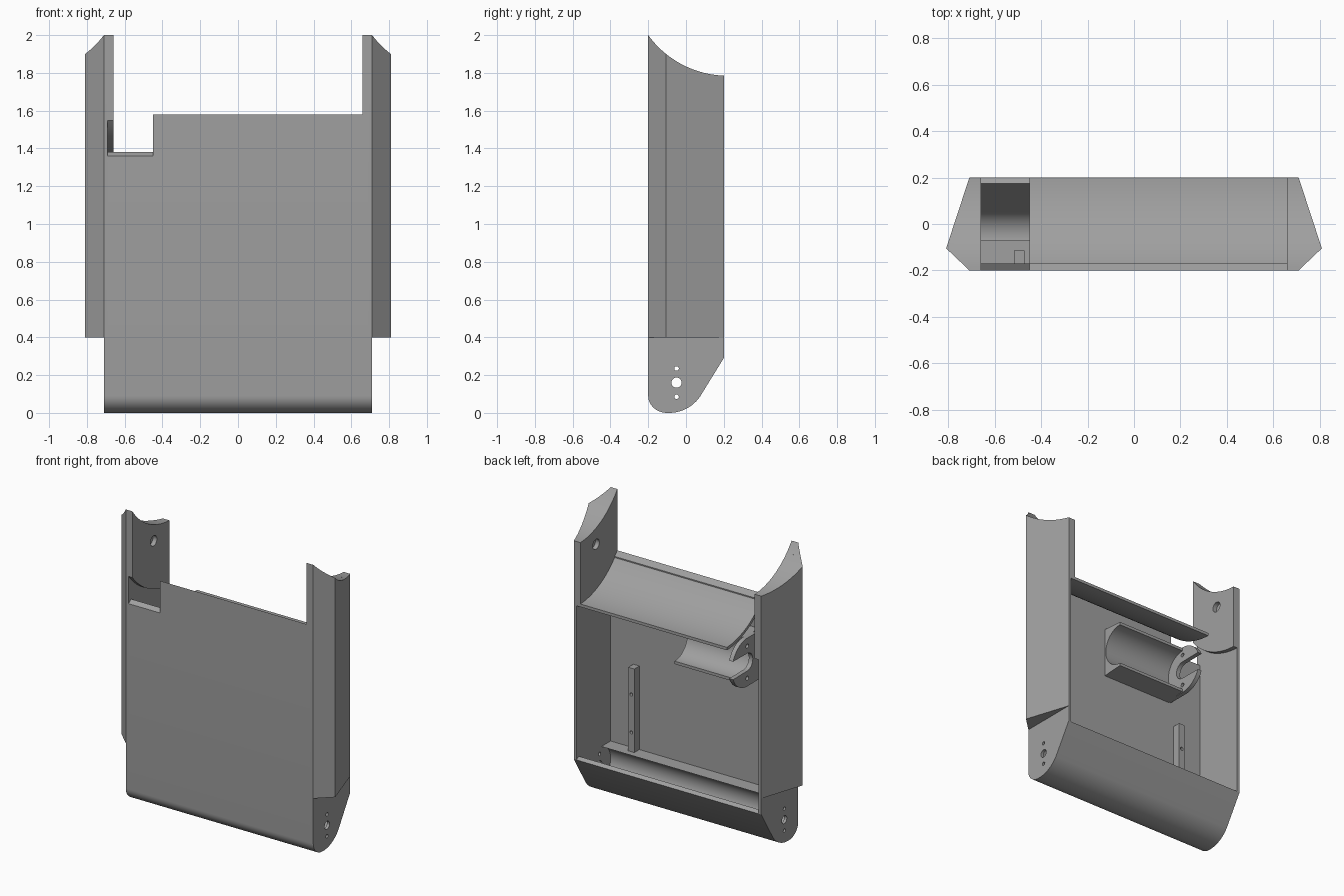
import bpy, bmesh, math
from mathutils import Vector

if "Cube" in bpy.data.objects:
    bpy.data.objects.remove(bpy.data.objects["Cube"])

grey = bpy.data.materials.new("plain_grey")
grey.diffuse_color = (0.35, 0.35, 0.35, 1)
grey.use_nodes = True
grey.node_tree.nodes["Principled BSDF"].inputs["Base Color"].default_value = grey.diffuse_color


def arc(cy, cz, r, a0, a1, n=24, rz=None):
    """Points on a circular (or elliptical) arc, angles in degrees."""
    rz = rz or r
    angles = [math.radians(a0 + (a1 - a0) * i / n) for i in range(n + 1)]
    return [(cy + r * math.cos(a), cz + rz * math.sin(a)) for a in angles]


def prism(name, pts, lo, hi, axis="x"):
    """Extrude a closed profile along one axis (x: yz profile, y: xz, z: xy)."""
    place = {"x": lambda a, b, t: (t, a, b),
             "y": lambda a, b, t: (a, t, b),
             "z": lambda a, b, t: (a, b, t)}[axis]
    bm = bmesh.new()
    face = bm.faces.new([bm.verts.new(place(a, b, lo)) for a, b in pts])
    ext = bmesh.ops.extrude_face_region(bm, geom=[face])
    move = Vector(place(0, 0, hi - lo))
    bmesh.ops.translate(bm, vec=move,
                        verts=[g for g in ext["geom"] if isinstance(g, bmesh.types.BMVert)])
    bmesh.ops.recalc_face_normals(bm, faces=bm.faces)
    mesh = bpy.data.meshes.new(name)
    bm.to_mesh(mesh)
    bm.free()
    mesh.materials.append(grey)
    ob = bpy.data.objects.new(name, mesh)
    bpy.context.collection.objects.link(ob)
    return ob


def activate(ob):
    bpy.ops.object.select_all(action="DESELECT")
    ob.select_set(True)
    bpy.context.view_layer.objects.active = ob


def cut(ob, cutters):
    """Subtract each cutter and remove it."""
    for c in cutters:
        c.hide_render = True
        mod = ob.modifiers.new("cut", "BOOLEAN")
        mod.operation, mod.solver, mod.object = "DIFFERENCE", "EXACT", c
        activate(ob)
        bpy.ops.object.modifier_apply(modifier=mod.name)
        bpy.data.objects.remove(c)


def pin(a, b, r, lo, hi, axis="x"):
    return prism("pin_cutter", arc(a, b, r, 0, 360 - 15, 23), lo, hi, axis)


# Shared curves: the concave top and the rounded bottom
CY, CZ, R, DROP, SHELL = 0.22, 2.303, 0.518, 0.42, 0.02


def scoop(drop, r):
    """Concave arc from the back edge (y 0.2) to the front edge (y -0.2)."""
    ys = [0.2 - 0.4 * i / 24 for i in range(25)]
    return [(y, CZ - drop - math.sqrt(r * r - (y - CY) ** 2)) for y in ys]


bottom = (arc(-0.1, 0.09, 0.1, 180, 270, 12, 0.09)
          + arc(-0.09, 0.2, 0.2, -88, -35, 12) + [(0.2, 0.29)])
top = scoop(0, R)
trough_top = scoop(DROP, R)
trough_under = scoop(DROP, R + SHELL)

# Front panel with the rounded roller housing along its lower edge
cavity = arc(-0.05, 0.16, 0.12, -30, -260, 40)
prism("front_panel", [(-0.2, 1.36)] + bottom + [(0.174, 0.305)] + cavity
      + [(-0.17, 0.278), (-0.17, 1.38)], -0.69, 0.69)
prism("upper_front_panel", [(-0.2, 1.36), (-0.17, 1.38), (-0.17, 1.55), (-0.2, 1.58)],
      -0.45, 0.69)

# Curved trough between the upper walls
prism("trough", trough_top + trough_under[::-1], -0.45, 0.69)

for s, side in ((-1, "left"), (1, "right")):
    def span(a, b):
        return sorted((s * a, s * b))

    # Thin side wall with roller pivot holes
    wall = prism(side + "_side_wall", bottom + top, *span(0.69, 0.71))
    cut(wall, [pin(-0.05, z, r, *span(0.6, 0.8))
               for z, r in ((0.085, 0.012), (0.16, 0.027), (0.235, 0.012))])

    # Thicker upper pad with a blind pivot hole
    pad = prism(side + "_upper_pad", top + trough_under[::-1], *span(0.66, 0.69))
    cut(pad, [pin(0.03, 1.71, 0.035, *span(0.6, 0.8))])

    # Angled outer flare, trimmed by the concave top
    flare = prism(side + "_outer_flare",
                  [(s * 0.71, -0.2), (s * 0.81, -0.105), (s * 0.71, 0.2)], 0.4, 2.1, "z")
    cut(flare, [prism("scoop_cutter", arc(CY, CZ, R, 0, 357.5, 143), *span(0.6, 0.9))])

    # Mounting bar with two screw holes
    x = s * 0.495
    bar = prism(side + "_mounting_bar",
                [(x - 0.023, 0.26), (x + 0.023, 0.26), (x + 0.023, 0.85), (x - 0.023, 0.85)],
                -0.175, -0.115, "y")
    cut(bar, [pin(x, z, 0.011, -0.15, -0.05, "y") for z in (0.41, 0.67)])

# Half-pipe motor cradle on the back of the front panel
MY, MZ = -0.02, 1.18
prism("motor_cradle", [(-0.175, MZ + 0.17), (MY, MZ + 0.16)]
      + arc(MY, MZ, 0.14, 90, 270, 28) + [(MY, MZ - 0.16), (-0.175, MZ - 0.17)], -0.43, 0.10)

# End flange with an open slot and two screw holes
flange = prism("motor_flange", [(-0.175, MZ + 0.165)]
               + arc(MY, MZ, 0.165, 90, 22, 14) + arc(MY, MZ, 0.06, 90, 270, 16)
               + arc(MY, MZ, 0.165, -22, -90, 14) + [(-0.175, MZ - 0.165)], -0.45, -0.42)
cut(flange, [pin(MY, MZ + d, 0.014, -0.5, -0.4) for d in (-0.11, 0.11)])

# Smooth the curved surfaces and keep the edges crisp
for ob in list(bpy.context.scene.objects):
    activate(ob)
    bpy.ops.object.shade_smooth_by_angle()
